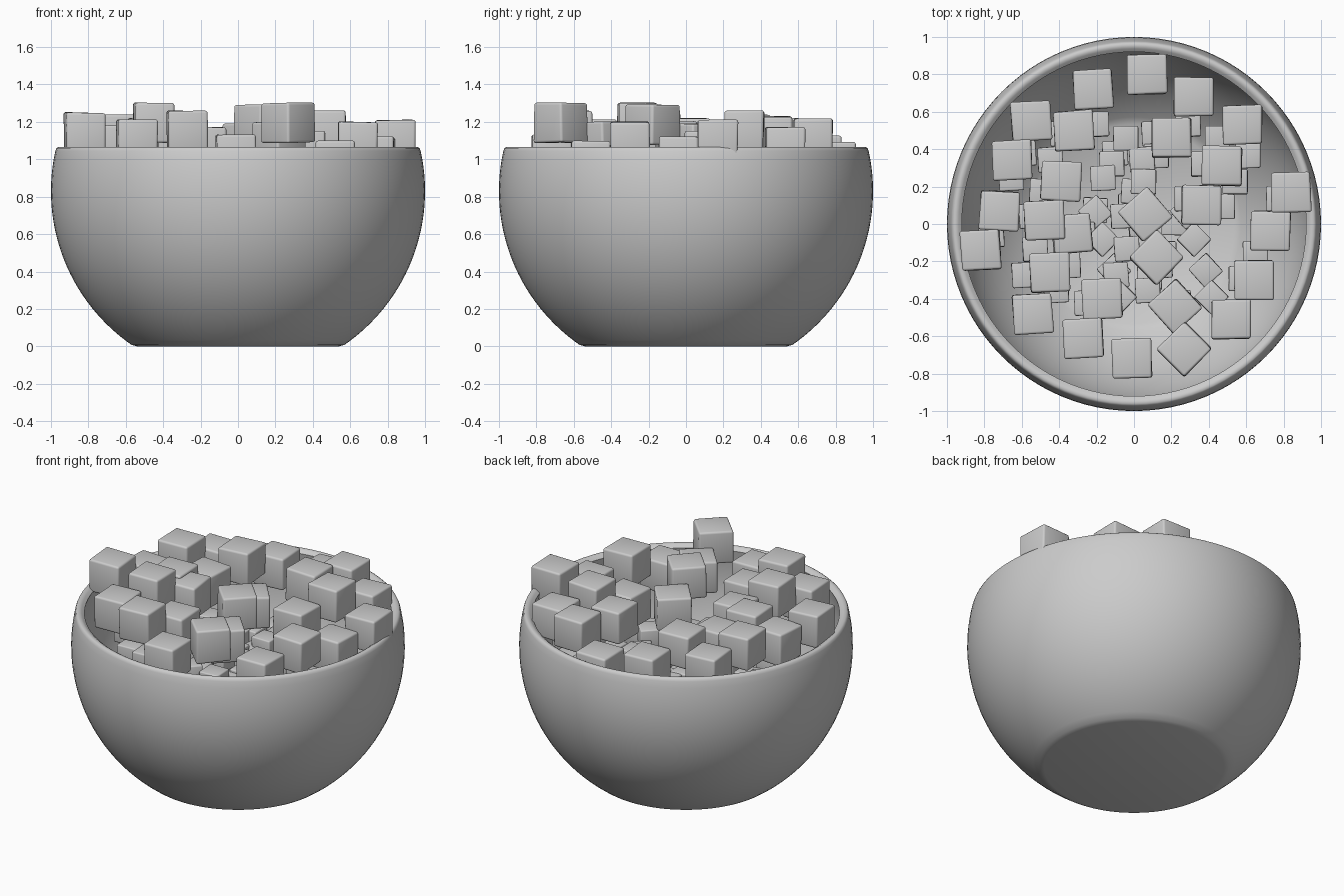
import bpy, bmesh, math, random
from mathutils import Matrix, Vector

if "Cube" in bpy.data.objects:
    bpy.data.objects.remove(bpy.data.objects["Cube"])

random.seed(4)


def finish(bm, name, angle):
    bmesh.ops.recalc_face_normals(bm, faces=bm.faces)
    me = bpy.data.meshes.new(name)
    bm.to_mesh(me)
    bm.free()
    ob = bpy.data.objects.new(name, me)
    bpy.context.collection.objects.link(ob)
    bpy.ops.object.select_all(action='DESELECT')
    ob.select_set(True)
    bpy.context.view_layer.objects.active = ob
    bpy.ops.object.shade_smooth_by_angle(angle=math.radians(angle))
    return ob


# Bowl: truncated spherical shell with a flat foot and rounded rim
CZ, R_OUT, R_IN, RIM = 0.83, 1.0, 0.945, 1.045


def arc(radius, z0, z1, n):
    a0, a1 = math.asin((z0 - CZ) / radius), math.asin((z1 - CZ) / radius)
    angles = [a0 + (a1 - a0) * i / n for i in range(n + 1)]
    return [(radius * math.cos(a), CZ + radius * math.sin(a)) for a in angles]


profile = [(0, 0), (0.54, 0)] + arc(R_OUT, 0.008, RIM, 28)
profile += [(0.971, 1.059), (0.962, 1.065), (0.948, 1.065), (0.937, 1.059)]
profile += arc(R_IN, RIM, 0.05, 24) + [(0, 0.05)]

bm = bmesh.new()
verts = [bm.verts.new((r, 0, z)) for r, z in profile]
edges = [bm.edges.new(pair) for pair in zip(verts, verts[1:])]
bmesh.ops.spin(bm, geom=verts + edges, axis=(0, 0, 1), cent=(0, 0, 0),
               steps=96, angle=math.tau)
bmesh.ops.remove_doubles(bm, verts=bm.verts, dist=1e-4)
finish(bm, "bowl", 40)

# Soft-edged cubes: x, y, height of top face, turn in degrees
SIZE = 0.21
CUBES = [
    (0.07, 0.80, 1.09, 1), (-0.22, 0.72, 1.13, 3), (0.32, 0.68, 1.22, 0),
    (-0.55, 0.55, 1.15, 4), (-0.32, 0.50, 1.22, 3), (0.58, 0.53, 1.17, 1),
    (0.20, 0.46, 1.23, 0), (0.47, 0.31, 1.26, -1), (-0.65, 0.34, 1.24, 3),
    (-0.39, 0.23, 1.16, -3), (0.36, 0.10, 1.15, -1), (0.84, 0.17, 1.21, 1),
    (-0.72, 0.07, 1.18, -3), (-0.48, 0.02, 1.22, 2), (-0.33, -0.05, 1.20, 5),
    (0.06, 0.05, 1.19, 41), (0.12, -0.18, 1.29, 44), (0.73, -0.04, 1.12, -1),
    (-0.82, -0.14, 1.25, 3), (-0.45, -0.26, 1.30, 2), (0.64, -0.30, 1.20, 0),
    (-0.54, -0.48, 1.21, 4), (-0.17, -0.40, 1.17, 3), (0.22, -0.44, 1.20, 43),
    (0.52, -0.51, 1.10, 0), (-0.27, -0.61, 1.26, 3), (-0.01, -0.72, 1.13, 2),
    (0.27, -0.67, 1.30, 45),
]


def add_cube(bm, x, y, top, turn):
    part = bmesh.new()
    bmesh.ops.create_cube(part, size=SIZE)
    for v in part.verts:
        v.co += Vector([random.uniform(-0.004, 0.004) for _ in range(3)])
    bmesh.ops.bevel(part, geom=part.edges[:], offset=0.013, segments=3,
                    profile=0.5, affect='EDGES')
    part.transform(Matrix.Translation((x, y, top - SIZE / 2))
                   @ Matrix.Rotation(math.radians(turn), 4, 'Z'))
    tmp = bpy.data.meshes.new("tmp")
    part.to_mesh(tmp)
    part.free()
    bm.from_mesh(tmp)
    bpy.data.meshes.remove(tmp)


bm = bmesh.new()
for c in CUBES:
    add_cube(bm, *c)
top_layer = finish(bm, "top_cubes", 40)

# Lower layers: two smaller copies of the whole heap, side by side
for side, name in ((-1, "lower_cubes_left"), (1, "lower_cubes_right")):
    low = bpy.data.objects.new(name, top_layer.data)
    low.scale = (0.63, 0.63, 0.63)
    low.location = (0.245 * side, 0.03, 0.03)
    bpy.context.collection.objects.link(low)
